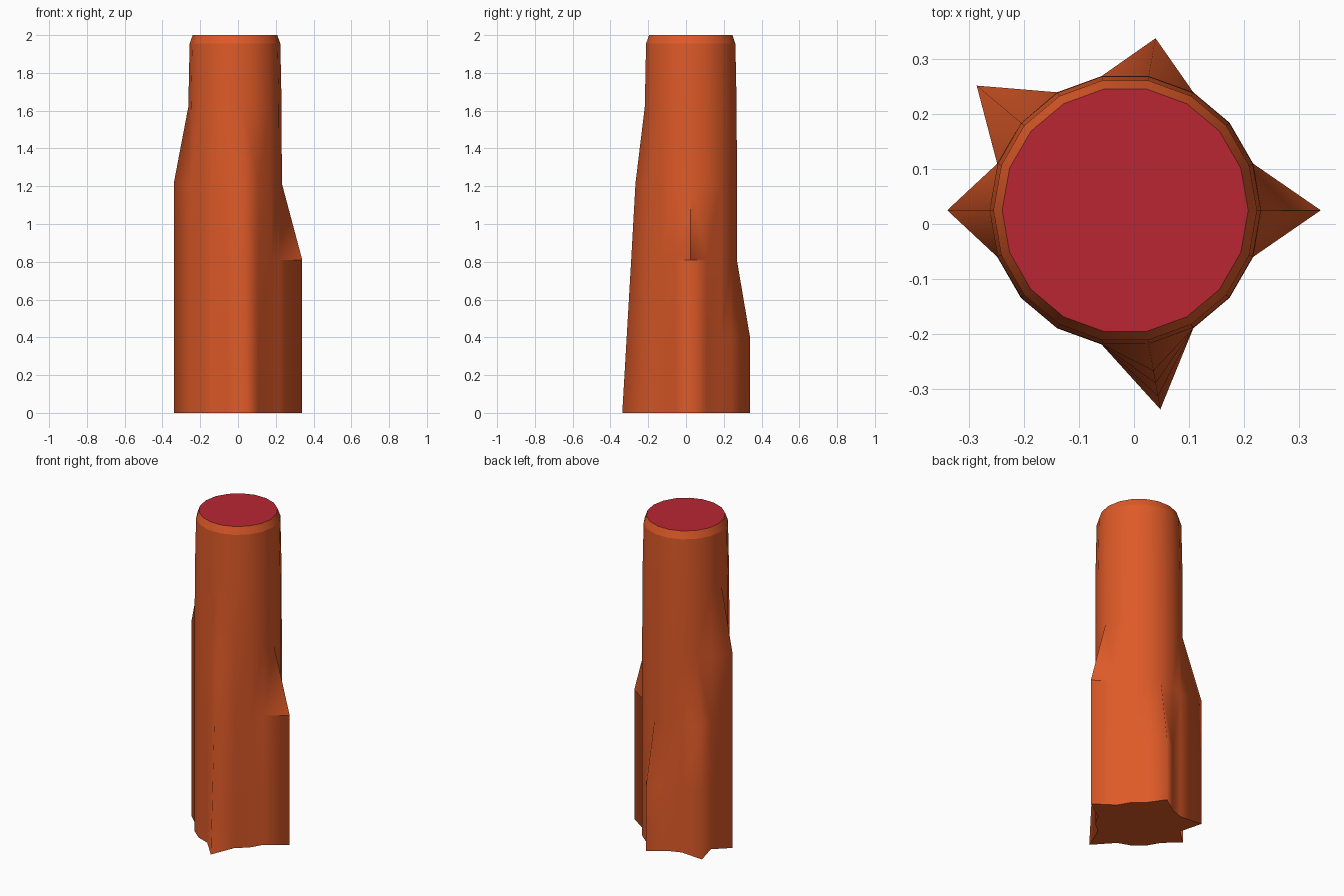
import bpy, bmesh, math

if "Cube" in bpy.data.objects:
    bpy.data.objects.remove(bpy.data.objects["Cube"])

SIDES = 18
CX, CY = -0.016, 0.025
# height and radius of each ring
RINGS = [(0, 0.248), (0.405, 0.248), (0.81, 0.248), (1.215, 0.248),
         (1.62, 0.247), (1.955, 0.240), (2.0, 0.224)]
# root fins: side index -> radius at the lower rings
FINS = {
    0: [0.356, 0.356, 0.356],                    # right
    4: [0.318, 0.318],                           # back
    7: [0.353, 0.353, 0.353],                    # back left
    9: [0.324, 0.324, 0.324, 0.324],             # left
    14: [0.368, 0.344, 0.320, 0.297],            # front
}


def material(name, rgb):
    m = bpy.data.materials.new(name)
    m.diffuse_color = (*rgb, 1)
    m.use_nodes = True
    m.node_tree.nodes["Principled BSDF"].inputs["Base Color"].default_value = m.diffuse_color
    return m


bm = bmesh.new()
rows = []
for j, (z, base) in enumerate(RINGS):
    row = []
    for i in range(SIDES):
        a = math.tau * i / SIDES
        fin = FINS.get(i, [])
        r = fin[j] if j < len(fin) else base
        row.append(bm.verts.new((CX + r * math.cos(a), CY + r * math.sin(a), z)))
    rows.append(row)

# sides, split from fin tips so each fin stays a clean ridge
for j in range(len(rows) - 1):
    for i in range(SIDES):
        k = (i + 1) % SIDES
        a, b, c, d = rows[j][i], rows[j][k], rows[j + 1][k], rows[j + 1][i]
        planar = abs((b.co - a.co).cross(d.co - a.co).normalized().dot(c.co - a.co)) < 1e-4
        if planar:
            faces = [(a, b, c, d)]
        elif i in FINS:
            faces = [(a, b, d), (b, c, d)]
        else:
            faces = [(a, b, c), (a, c, d)]
        for f in faces:
            bm.faces.new(f).smooth = True

# bottom and cut top
bm.faces.new(rows[0][::-1])
top = bm.faces.new(rows[-1])
top.material_index = 1

# crisp rim, base and right fin shoulder
for row in (rows[0], rows[-2], rows[-1]):
    for i in range(SIDES):
        bm.edges.get((row[i], row[(i + 1) % SIDES])).smooth = False
tip = rows[2][0]
for other in (rows[2][1], rows[2][-1], rows[3][0]):
    bm.edges.get((tip, other)).smooth = False

mesh = bpy.data.meshes.new("wooden_post")
bm.to_mesh(mesh)
bm.free()
mesh.materials.append(material("orange brown bark", (0.73, 0.102, 0.021)))
mesh.materials.append(material("red cut end", (0.49, 0.019, 0.033)))
post = bpy.data.objects.new("wooden_post", mesh)
bpy.context.collection.objects.link(post)
